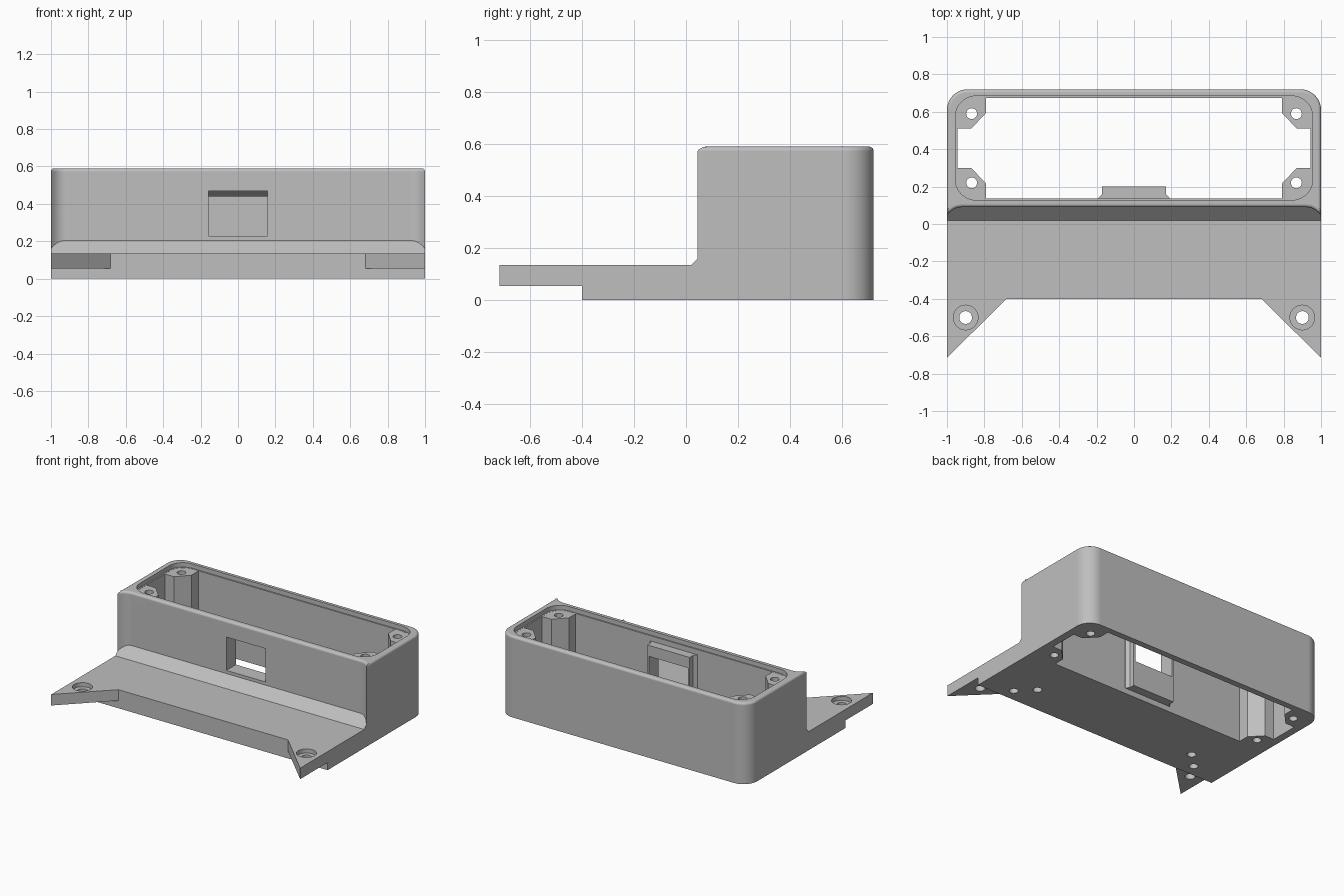
import bpy, bmesh
from math import pi, cos, sin, radians

old = bpy.data.objects.get("Cube")
if old:
    bpy.data.objects.remove(old, do_unlink=True)

grey = bpy.data.materials.new("plain grey")
grey.use_nodes = True
colour = (0.52, 0.52, 0.52, 1)
grey.diffuse_color = colour
grey.node_tree.nodes["Principled BSDF"].inputs["Base Color"].default_value = colour


def arc(cx, cy, r, a0, a1, n=12):
    """Points along an arc, angles in degrees."""
    angles = [radians(a0 + (a1 - a0) * i / n) for i in range(n + 1)]
    return [(cx + r * cos(a), cy + r * sin(a)) for a in angles]


def circle(cx, cy, r):
    return arc(cx, cy, r, 0, 360, 32)[:-1]


def rounded_rect(x, y0, y1, r):
    return (arc(x - r, y0 + r, r, -90, 0) + arc(x - r, y1 - r, r, 0, 90)
            + arc(r - x, y1 - r, r, 90, 180) + arc(r - x, y0 + r, r, 180, 270))


def prism(name, pts, lo, hi, along_x=False, bevel=0):
    """Extrude an outline along z, or a (y, z) outline along x."""
    bm = bmesh.new()
    base = [bm.verts.new((lo, u, v) if along_x else (u, v, lo)) for u, v in pts]
    face = bm.faces.new(base)
    ext = bmesh.ops.extrude_face_region(bm, geom=[face])
    top = [g for g in ext["geom"] if isinstance(g, bmesh.types.BMVert)]
    step = (hi - lo, 0, 0) if along_x else (0, 0, hi - lo)
    bmesh.ops.translate(bm, vec=step, verts=top)
    if bevel:
        edges = [e for e in bm.edges if all(v in top for v in e.verts)]
        bmesh.ops.bevel(bm, geom=edges, offset=bevel, segments=4, profile=0.5,
                        affect='EDGES', clamp_overlap=False)
    bmesh.ops.recalc_face_normals(bm, faces=bm.faces)
    mesh = bpy.data.meshes.new(name)
    bm.to_mesh(mesh)
    bm.free()
    mesh.materials.append(grey)
    ob = bpy.data.objects.new(name, mesh)
    bpy.context.collection.objects.link(ob)
    return ob


def activate(ob):
    bpy.ops.object.select_all(action='DESELECT')
    ob.select_set(True)
    bpy.context.view_layer.objects.active = ob


def combine(ob, other, operation='DIFFERENCE'):
    """Apply a boolean and discard the second object."""
    mod = ob.modifiers.new("cut", 'BOOLEAN')
    mod.operation, mod.solver, mod.object = operation, 'EXACT', other
    activate(ob)
    bpy.ops.object.modifier_apply(modifier=mod.name)
    bpy.data.objects.remove(other, do_unlink=True)


def finish(ob):
    activate(ob)
    bpy.ops.object.shade_smooth_by_angle(angle=radians(30))
    mod = ob.modifiers.new("even_shading", 'WEIGHTED_NORMAL')
    mod.keep_sharp = True


# Box outline: rounded at the back, small flared lips at the front corners
R = 0.11
flare = [(1, 0.045), (0.985, 0.063), (0.965, 0.078), (0.945, 0.087), (0.92, 0.09)]
outline = (arc(1 - R, 0.72 - R, R, 0, 90) + arc(R - 1, 0.72 - R, R, 90, 180)
           + [(-x, y) for x, y in flare] + flare[::-1])
body = prism("enclosure_body", outline, 0, 0.59, bevel=0.018)

# Front flange with a sloped fillet against the wall
flange = [(-0.4, 0), (0.11, 0), (0.11, 0.205), (0.09, 0.205), (0.02, 0.135), (-0.4, 0.135)]
combine(body, prism("flange", flange, -1, 1, along_x=True), 'UNION')

# Triangular mounting ears
for s in (1, -1):
    ear = [(s, -0.715), (s, -0.3), (s * 0.58, -0.3)]
    combine(body, prism("ear", ear, 0.055, 0.135), 'UNION')

# Cavity open at top and bottom, with a ledge for the lid
combine(body, prism("cavity", rounded_rect(0.945, 0.137, 0.675, 0.1), -0.1, 0.7))
combine(body, prism("lid_recess", rounded_rect(0.955, 0.128, 0.684, 0.11), 0.558, 0.7))

# Housing behind the front opening, flared where it meets the wall
housing = [(-0.19, 0.12), (0.19, 0.12), (0.19, 0.14), (0.17, 0.16), (0.17, 0.2),
           (-0.17, 0.2), (-0.17, 0.16), (-0.19, 0.14)]
combine(body, prism("housing", housing, 0.04, 0.52), 'UNION')
opening = [(0, 0.228), (0.3, 0.228), (0.3, 0.44), (0.17, 0.44), (0.13, 0.47), (0, 0.47)]
combine(body, prism("opening", opening, -0.157, 0.157, along_x=True))

# Ear holes with counterbores, and blind holes under the flange
for s in (1, -1):
    combine(body, prism("ear_hole", circle(s * 0.9, -0.5, 0.034), 0, 0.2))
    combine(body, prism("counterbore", circle(s * 0.9, -0.5, 0.066), 0.105, 0.2))
    for x, y in ((0.77, -0.31), (0.66, -0.2)):
        combine(body, prism("blind_hole", circle(s * x, y, 0.03), -0.1, 0.09))
finish(body)

# Four corner screw posts
corner = [(0.79, 0.69), (0.79, 0.595), (0.87, 0.51), (0.965, 0.51), (0.965, 0.64), (0.92, 0.69)]
for sx, side in ((1, "left"), (-1, "right")):
    for sy, end in ((1, "back"), (-1, "front")):
        def place(y):
            return 0.405 + sy * (y - 0.405)
        post = prism(f"{end}_{side}_post", [(sx * x, place(y)) for x, y in corner], 0, 0.557)
        combine(post, prism("post_hole", circle(sx * 0.868, place(0.59), 0.029), -0.1, 0.7))
        finish(post)
